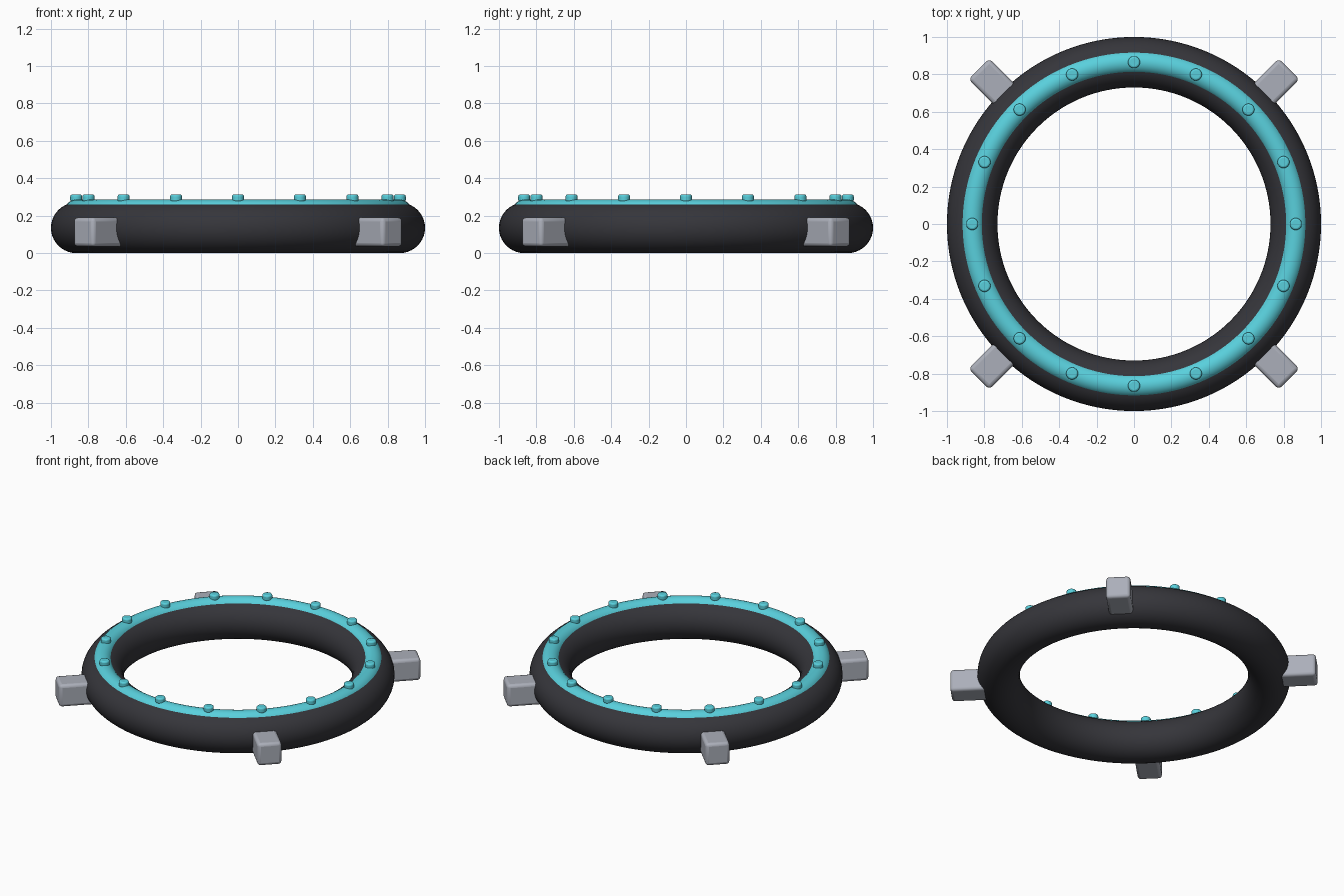
import bpy
import math

cube = bpy.data.objects.get("Cube")
if cube:
    bpy.data.objects.remove(cube, do_unlink=True)

RING_R = 0.865
TUBE_R = 0.135


def material(name, rgb):
    mat = bpy.data.materials.new(name)
    mat.use_nodes = True
    mat.diffuse_color = (*rgb, 1)
    bsdf = next(n for n in mat.node_tree.nodes if n.type == "BSDF_PRINCIPLED")
    bsdf.inputs["Base Color"].default_value = (*rgb, 1)
    return mat


dark = material("charcoal", (0.036, 0.036, 0.043))
cyan = material("cyan", (0.1, 0.63, 0.72))
grey = material("light_grey", (0.41, 0.43, 0.49))


def finish(name, mat, bevel=0):
    """Name, colour, round and smooth the active object."""
    obj = bpy.context.object
    obj.name = name
    obj.data.materials.append(mat)
    if bevel:
        bpy.ops.object.transform_apply(location=False, rotation=False, scale=True)
        mod = obj.modifiers.new("rounded_edges", "BEVEL")
        mod.width = bevel
        mod.segments = 3
        mod.limit_method = "ANGLE"
    bpy.ops.object.shade_smooth_by_angle(angle=math.radians(40))
    return obj


def add_torus(name, mat, minor, z):
    bpy.ops.mesh.primitive_torus_add(
        major_radius=RING_R, minor_radius=minor, location=(0, 0, z),
        major_segments=128, minor_segments=40)
    return finish(name, mat)


def on_circle(radius, angle, z):
    return (radius * math.cos(angle), radius * math.sin(angle), z)


# Main tube and the glowing band set into its top
add_torus("ring_body", dark, TUBE_R, TUBE_R)
add_torus("top_band", cyan, 0.063, 0.223)

# Studs spaced around the band
for i in range(16):
    bpy.ops.mesh.primitive_cylinder_add(
        vertices=24, radius=0.032, depth=0.04,
        location=on_circle(RING_R, i * math.tau / 16, 0.293))
    finish(f"stud_{i + 1}", cyan, 0.01)

# Four mounting blocks pointing outward on the diagonals
for i, side in enumerate(("back_left", "back_right", "front_right", "front_left")):
    angle = math.pi / 4 + i * math.pi / 2
    bpy.ops.mesh.primitive_cube_add(
        size=1, location=on_circle(1.05, angle, 0.1125), rotation=(0, 0, angle))
    bpy.context.object.scale = (0.245, 0.156, 0.155)
    finish(f"{side}_block", grey, 0.02)
